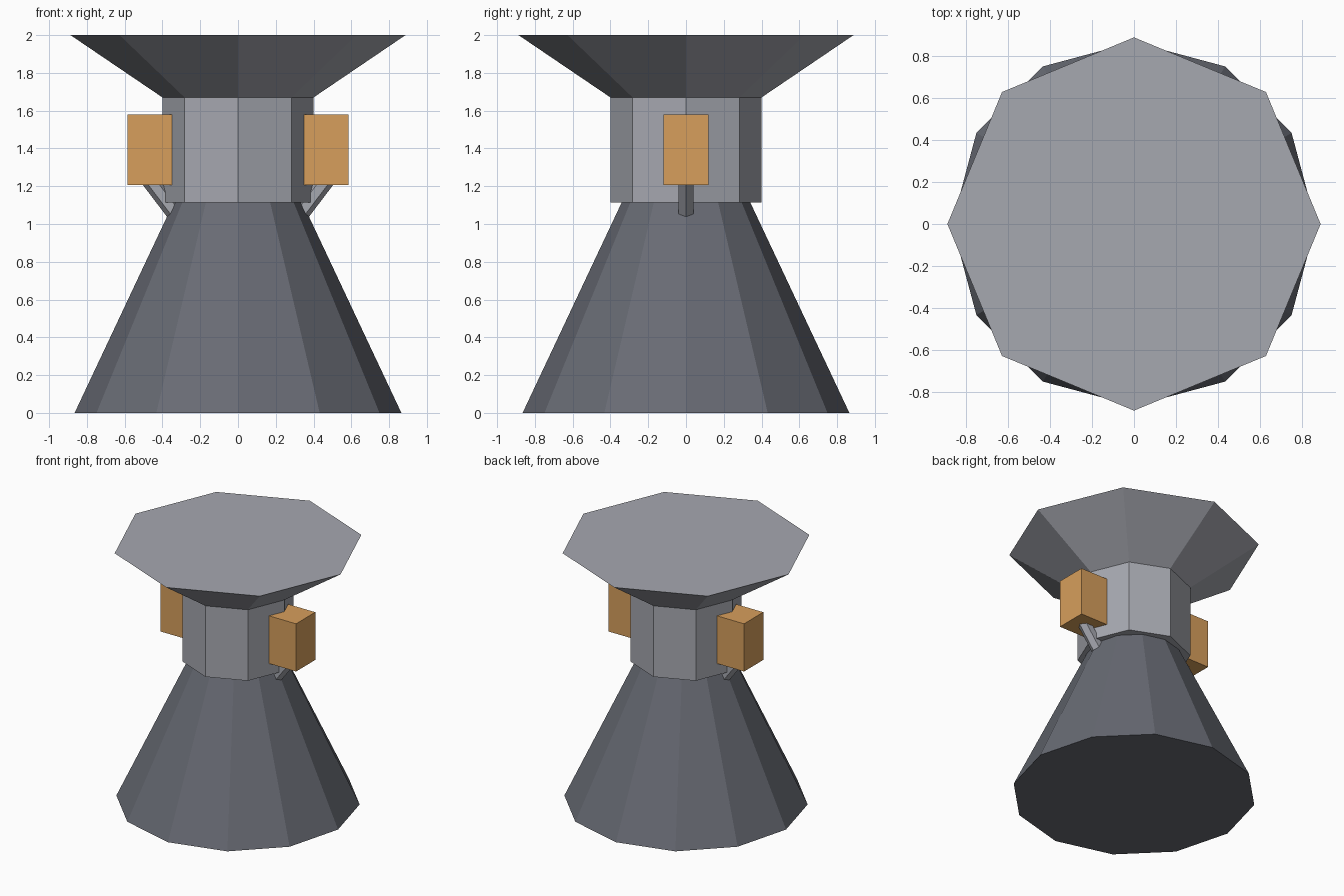
import bpy, bmesh, math
from mathutils import Vector, Matrix

if "Cube" in bpy.data.objects:
    bpy.data.objects.remove(bpy.data.objects["Cube"])


def lin(c):
    c /= 255
    return c / 12.92 if c <= 0.04045 else ((c + 0.055) / 1.055) ** 2.4


def material(name, r, g, b):
    m = bpy.data.materials.new(name)
    m.diffuse_color = (lin(r), lin(g), lin(b), 1)
    m.use_nodes = True
    m.node_tree.nodes["Principled BSDF"].inputs["Base Color"].default_value = m.diffuse_color
    return m


light_grey = material("light_grey", 166, 168, 176)
dark_grey = material("dark_grey", 104, 107, 116)
orange = material("orange", 215, 159, 92)


def add_object(name, bm, mat):
    bmesh.ops.recalc_face_normals(bm, faces=bm.faces)
    mesh = bpy.data.meshes.new(name)
    bm.to_mesh(mesh)
    bm.free()
    mesh.materials.append(mat)
    ob = bpy.data.objects.new(name, mesh)
    bpy.context.collection.objects.link(ob)
    return ob


def lathe(name, sides, profile, mat):
    """Capped faceted solid from (radius, z) rings, first corner on +x."""
    bm = bmesh.new()
    rings = []
    for r, z in profile:
        rings.append([bm.verts.new((r * math.cos(2 * math.pi * i / sides),
                                    r * math.sin(2 * math.pi * i / sides), z))
                      for i in range(sides)])
    for a, b in zip(rings, rings[1:]):
        for i in range(sides):
            j = (i + 1) % sides
            bm.faces.new((a[i], a[j], b[j], b[i]))
    bm.faces.new(rings[0][::-1])
    bm.faces.new(rings[-1])
    return add_object(name, bm, mat)


# Flared twelve-sided base
lathe("base_cone", 12, [(0.865, 0), (0.34, 1.115)], dark_grey)

# Eight-sided neck opening into the top dish
lathe("neck_and_dish", 8, [(0.40, 1.115), (0.40, 1.67), (0.887, 2.0)], light_grey)

for side, label in ((1, "right"), (-1, "left")):
    # Side box, half sunk into the neck corner
    bm = bmesh.new()
    bmesh.ops.create_cube(bm, size=1, matrix=Matrix.Translation((side * 0.467, 0, 1.392))
                          @ Matrix.Diagonal((0.236, 0.238, 0.373, 1)))
    add_object(label + "_box", bm, orange)

    # Slanted hexagonal strut from the base up to the box
    low, high = Vector((side * 0.265, 0, 0.97)), Vector((side * 0.47, 0, 1.24))
    axis = high - low
    turn = Matrix.Rotation(side * math.atan2(abs(axis.x), axis.z), 4, 'Y')
    spin = Matrix.Rotation(math.pi / 2, 4, 'Z')
    bm = bmesh.new()
    bmesh.ops.create_cone(bm, cap_ends=True, segments=6, radius1=0.047, radius2=0.047,
                          depth=axis.length,
                          matrix=Matrix.Translation((low + high) / 2) @ turn @ spin)
    add_object(label + "_strut", bm, light_grey)
